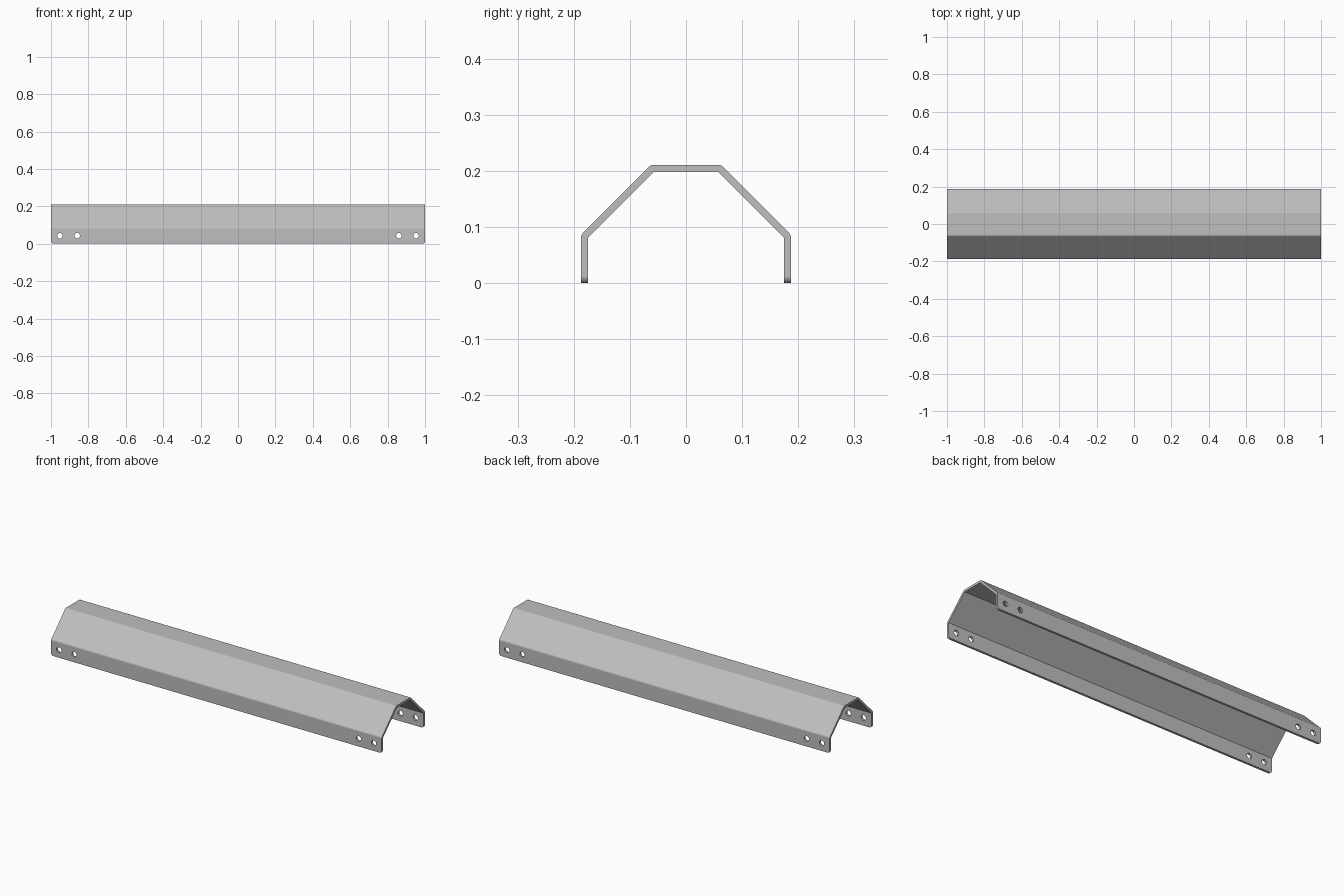
import bpy, bmesh, math
from mathutils import Matrix, Vector

cube = bpy.data.objects.get("Cube")
if cube:
    bpy.data.objects.remove(cube, do_unlink=True)

HALF_LENGTH = 1.0
THICKNESS = 0.0125
CORNER_RADIUS = 0.013
HOLE_RADIUS = 0.0145
HOLE_Z = 0.043
HOLE_X = (0.86, 0.952)
BEND_STEPS = 4

steel = bpy.data.materials.new("grey_steel")
steel.use_nodes = True
grey = (0.52, 0.52, 0.52, 1)
steel.diffuse_color = grey
steel.node_tree.nodes["Principled BSDF"].inputs["Base Color"].default_value = grey


def new_object(name, bm):
    bmesh.ops.recalc_face_normals(bm, faces=bm.faces)
    mesh = bpy.data.meshes.new(name)
    bm.to_mesh(mesh)
    bm.free()
    mesh.materials.append(steel)
    obj = bpy.data.objects.new(name, mesh)
    bpy.context.collection.objects.link(obj)
    return obj


# Folded sheet section: sharp inner bends, rounded outer bends
foot, lower, upper = Vector((0.1745, 0)), Vector((0.1745, 0.081)), Vector((0.057, 0.1985))
outer = [foot + Vector((THICKNESS, 0))]
for bend, start in ((lower, 0), (upper, 45)):
    for i in range(BEND_STEPS + 1):
        a = math.radians(start + 45 * i / BEND_STEPS)
        outer.append(bend + THICKNESS * Vector((math.cos(a), math.sin(a))))
inner = [upper, lower, foot]


def mirrored(points):
    return [Vector((-p.x, p.y)) for p in reversed(points)]


section = outer + mirrored(outer) + mirrored(inner) + inner

# Extrude the section along the rail
bm = bmesh.new()
face = bm.faces.new([bm.verts.new((-HALF_LENGTH, p.x, p.y)) for p in section])
ext = bmesh.ops.extrude_face_region(bm, geom=[face], use_keep_orig=True)
bmesh.ops.translate(bm, vec=(2 * HALF_LENGTH, 0, 0),
                    verts=[v for v in ext["geom"] if isinstance(v, bmesh.types.BMVert)])

# Round the bottom corners of both flanges
corners = [e for e in bm.edges
           if all(abs(v.co.z) < 1e-5 for v in e.verts)
           and abs(e.verts[0].co.x - e.verts[1].co.x) < 1e-5]
bmesh.ops.bevel(bm, geom=corners, offset=CORNER_RADIUS, segments=6, profile=0.5, affect='EDGES')
rail = new_object("folded_rail", bm)

# Bolt holes through both flanges
bm = bmesh.new()
for side in (-1, 1):
    for x in HOLE_X:
        bmesh.ops.create_cone(bm, cap_ends=True, segments=32, depth=0.6,
                              radius1=HOLE_RADIUS, radius2=HOLE_RADIUS,
                              matrix=Matrix.Translation((side * x, 0, HOLE_Z))
                              @ Matrix.Rotation(math.pi / 2, 4, 'X'))
cutter = new_object("bolt_hole_cutter", bm)
cutter.hide_render = True

cut = rail.modifiers.new("bolt_holes", 'BOOLEAN')
cut.object = cutter
cut.operation = 'DIFFERENCE'
cut.solver = 'EXACT'

# Bake the holes, then shade bends smoothly with crisp edges
bpy.ops.object.select_all(action='DESELECT')
rail.select_set(True)
bpy.context.view_layer.objects.active = rail
bpy.ops.object.modifier_apply(modifier=cut.name)
bpy.data.objects.remove(cutter, do_unlink=True)
bpy.ops.object.shade_smooth_by_angle(angle=math.radians(30))
flat = rail.modifiers.new("flat_panels", 'WEIGHTED_NORMAL')
flat.keep_sharp = True
